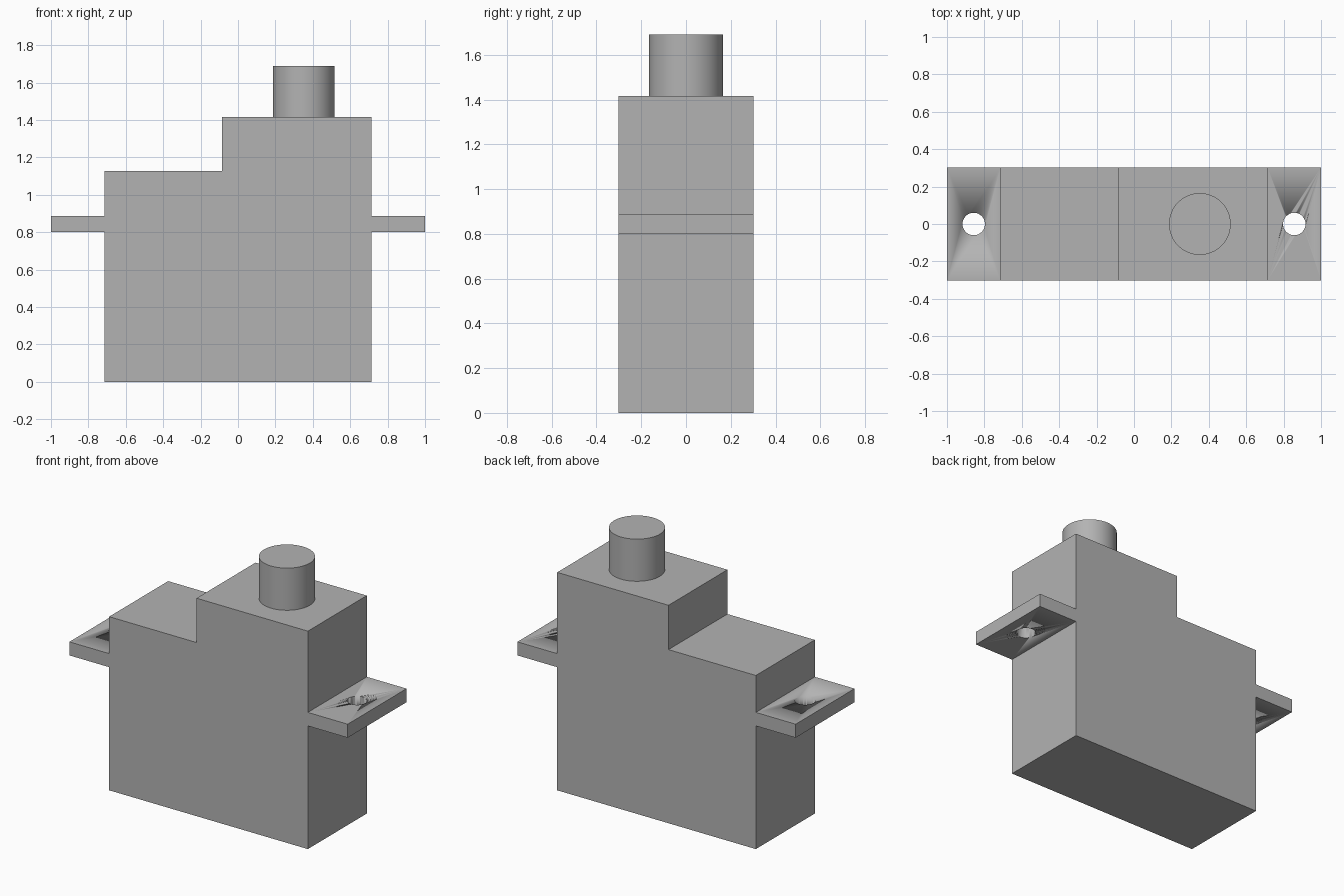
import bpy
import bmesh
from math import radians

cube = bpy.data.objects.get("Cube")
if cube:
    bpy.data.objects.remove(cube, do_unlink=True)

DEPTH = 0.605
BODY_X = 0.714
STEP_X = -0.086
TAB_LOW, TAB_HIGH = 0.80, 0.888
BACK_TOP, BODY_TOP, SHAFT_TOP = 1.128, 1.416, 1.69

grey = bpy.data.materials.new("plain grey")
grey.use_nodes = True
colour = (0.45, 0.45, 0.45, 1)
grey.diffuse_color = colour
grey.node_tree.nodes["Principled BSDF"].inputs["Base Color"].default_value = colour


def cylinder(name, x, low, high, radius):
    bpy.ops.mesh.primitive_cylinder_add(
        vertices=64, radius=radius, depth=high - low, location=(x, 0, (low + high) / 2))
    obj = bpy.context.object
    obj.name = name
    obj.data.materials.append(grey)
    bpy.ops.object.shade_smooth_by_angle(angle=radians(30))
    return obj


# Stepped case with mounting tabs, extruded from its front outline
outline = [
    (-BODY_X, 0), (BODY_X, 0),
    (BODY_X, TAB_LOW), (1, TAB_LOW), (1, TAB_HIGH), (BODY_X, TAB_HIGH),
    (BODY_X, BODY_TOP), (STEP_X, BODY_TOP), (STEP_X, BACK_TOP), (-BODY_X, BACK_TOP),
    (-BODY_X, TAB_HIGH), (-1, TAB_HIGH), (-1, TAB_LOW), (-BODY_X, TAB_LOW),
]
bm = bmesh.new()
front = bm.faces.new([bm.verts.new((x, -DEPTH / 2, z)) for x, z in outline])
back = bmesh.ops.extrude_face_region(bm, geom=[front])["geom"]
bmesh.ops.translate(bm, vec=(0, DEPTH, 0),
                    verts=[v for v in back if isinstance(v, bmesh.types.BMVert)])
bmesh.ops.recalc_face_normals(bm, faces=bm.faces)
mesh = bpy.data.meshes.new("case")
bm.to_mesh(mesh)
bm.free()
case = bpy.data.objects.new("case", mesh)
bpy.context.collection.objects.link(case)
mesh.materials.append(grey)

# Screw holes through the tabs
for side, x in (("left", 0.857), ("right", -0.857)):
    cutter = cylinder(side + "_hole_cutter", x, TAB_LOW - 0.1, TAB_HIGH + 0.1, 0.06)
    cutter.hide_render = True
    cutter.hide_set(True)
    hole = case.modifiers.new(side + "_screw_hole", 'BOOLEAN')
    hole.operation = 'DIFFERENCE'
    hole.solver = 'EXACT'
    hole.object = cutter

# Output shaft
cylinder("output_shaft", 0.352, BODY_TOP, SHAFT_TOP, 0.165)

# Smooth hole walls, sharp case edges
bpy.ops.object.select_all(action='DESELECT')
case.select_set(True)
bpy.context.view_layer.objects.active = case
bpy.ops.object.shade_smooth_by_angle(angle=radians(30))
